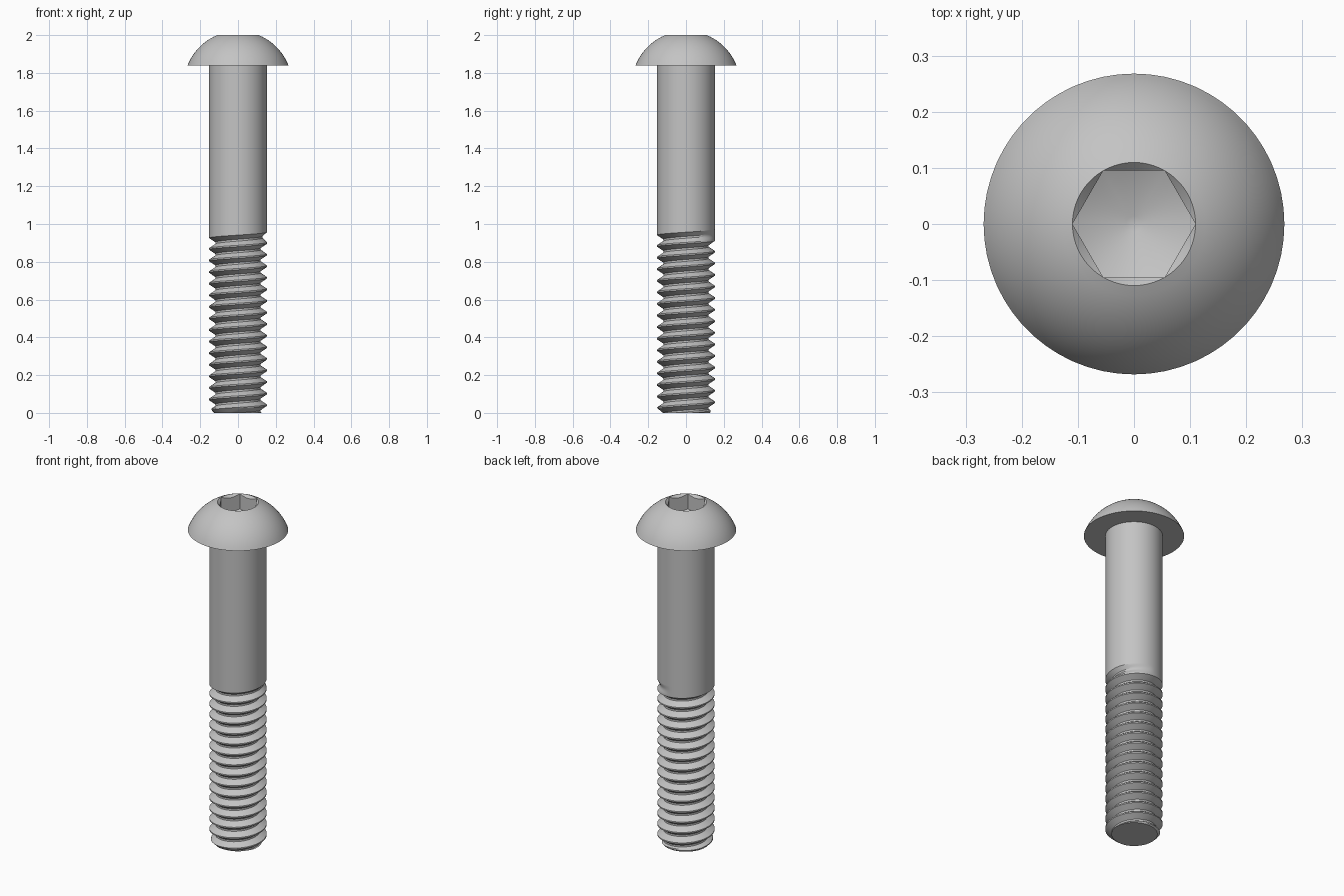
import bpy, bmesh, math

cube = bpy.data.objects.get("Cube")
if cube:
    bpy.data.objects.remove(cube, do_unlink=True)

SEG = 60            # sides around the axis
R = 0.153           # shank radius
PITCH = 0.0613
DEPTH = 0.033       # thread depth
THREAD_TOP = 1.0
HEAD_Z = 1.838      # underside of head
HEAD_R = 0.268
HEX = 0.095         # socket apothem
RIM = HEX / math.cos(math.pi / 6)

steel = bpy.data.materials.new("steel_grey")
steel.use_nodes = True
steel.diffuse_color = (0.55, 0.55, 0.55, 1)
bsdf = next(n for n in steel.node_tree.nodes if n.type == 'BSDF_PRINCIPLED')
bsdf.inputs["Base Color"].default_value = (0.55, 0.55, 0.55, 1)


def loft(name, rows, cyclic, angle, cap_bottom=False):
    """Skin rows of points with quads, weld and shade them."""
    bm = bmesh.new()
    grid = [[bm.verts.new(p) for p in row] for row in rows]
    for a, b in zip(grid, grid[1:]):
        n = len(a)
        for i in range(n if cyclic else n - 1):
            j = (i + 1) % n
            bm.faces.new((a[i], a[j], b[j], b[i]))
    bmesh.ops.remove_doubles(bm, verts=bm.verts, dist=1e-5)
    bmesh.ops.dissolve_degenerate(bm, edges=bm.edges, dist=1e-5)
    if cap_bottom:
        rim = [e for e in bm.edges if e.is_boundary
               and all(v.co.z < 1e-4 for v in e.verts)]
        bmesh.ops.edgeloop_fill(bm, edges=rim)
    bmesh.ops.recalc_face_normals(bm, faces=bm.faces)
    mesh = bpy.data.meshes.new(name)
    bm.to_mesh(mesh)
    bm.free()
    mesh.materials.append(steel)
    obj = bpy.data.objects.new(name, mesh)
    bpy.context.collection.objects.link(obj)
    bpy.ops.object.select_all(action='DESELECT')
    obj.select_set(True)
    bpy.context.view_layer.objects.active = obj
    bpy.ops.object.shade_smooth_by_angle(angle=math.radians(angle))
    return obj


def polar(r, a, z):
    return (r * math.cos(a), r * math.sin(a), z)


def ring(radius, height):
    """Ring of points; radius and height may depend on the angle."""
    pts = []
    for i in range(SEG):
        a = math.tau * i / SEG
        r = radius(a) if callable(radius) else radius
        pts.append(polar(r, a, height(r) if callable(height) else height))
    return pts


# Button head with a chamfered hexagonal socket and a conical floor
def hexagon(a):
    return HEX / math.cos(a % (math.pi / 3) - math.pi / 6)


h = 2 - HEAD_Z
drop = (HEAD_R ** 2 + h ** 2 - RIM ** 2) / (2 * h)   # sphere centre below the top
ball = math.hypot(RIM, drop)
a0, a1 = math.asin(RIM / ball), math.acos((drop - h) / ball)
head = [ring(0, HEAD_Z)]
for i in range(13):
    a = a1 + (a0 - a1) * i / 12
    head.append(ring(ball * math.sin(a), 2 - drop + ball * math.cos(a)))
head += [
    ring(hexagon, lambda r: 2 - (RIM - r)),
    ring(hexagon, lambda r: 1.86 + 0.45 * r),
    ring(0.014, 1.866),
    ring(0, 1.866),
]
loft("button_head", head, True, 30)

# Plain shank
loft("shank", [ring(R, THREAD_TOP), ring(R, HEAD_Z)], True, 30)

# Threaded end: helical V groove that fades out into the shank
END_TURN = 16.25
Z0 = 0.945 - END_TURN * PITCH


def thread_radius(turn, z):
    v = (z - Z0) / PITCH - turn + 0.5
    k = math.floor(v)
    off = abs(v - k - 0.5)                       # distance from groove centre
    cut = DEPTH * min(1, max(0, (0.44 - off) / 0.36))
    fade = min(1, max(0, (END_TURN - turn - k) / 0.35))
    return min(R - cut * fade, 0.125 + z)        # bottom chamfer


PROFILE = [0, 0.06, 0.18, 0.3, 0.42, 0.58, 0.7, 0.82, 0.94, 1]
rows = []
for s in range(-SEG, 18 * SEG + 1):
    turn = s / SEG
    row = []
    for w in PROFILE:
        z = min(THREAD_TOP, max(0, Z0 + PITCH * (turn - 0.5 + w)))
        row.append(polar(thread_radius(turn, z), math.tau * (s % SEG) / SEG, z))
    rows.append(row)
loft("threaded_end", rows, False, 30, cap_bottom=True)
